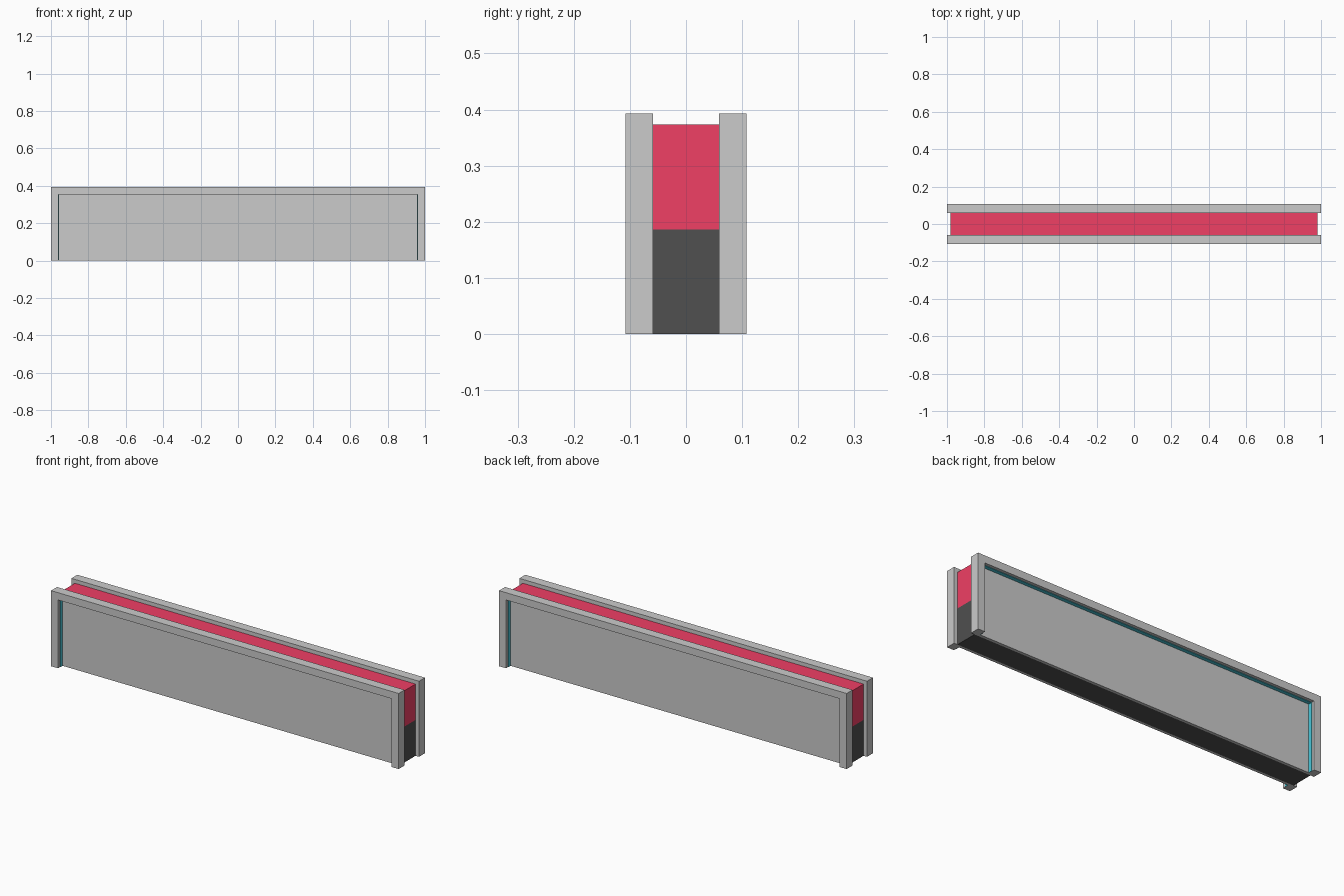
import bpy
import bmesh

if "Cube" in bpy.data.objects:
    bpy.data.objects.remove(bpy.data.objects["Cube"])

HALF_X, HEIGHT = 1.0, 0.393         # outer frame
OPEN_X, OPEN_Z = 0.96, 0.355        # frame opening
Y_IN, Y_OUT = 0.059, 0.108          # frame depth range
Y_PANEL, Y_GLOW = 0.073, 0.092      # panel face, front of accent strip
CORE_X, CORE_Z = 0.98, 0.373


def material(name, rgb):
    mat = bpy.data.materials.new(name)
    mat.diffuse_color = (*rgb, 1)
    mat.use_nodes = True
    mat.node_tree.nodes["Principled BSDF"].inputs["Base Color"].default_value = mat.diffuse_color
    return mat


def extrude(name, profile, y0, y1, mat=None):
    """Extrude an x-z outline along y."""
    bm = bmesh.new()
    face = bm.faces.new([bm.verts.new((x, y0, z)) for x, z in profile])
    ext = bmesh.ops.extrude_face_region(bm, geom=[face])
    verts = [v for v in ext["geom"] if isinstance(v, bmesh.types.BMVert)]
    bmesh.ops.translate(bm, verts=verts, vec=(0, y1 - y0, 0))
    bmesh.ops.recalc_face_normals(bm, faces=bm.faces)
    mesh = bpy.data.meshes.new(name)
    bm.to_mesh(mesh)
    bm.free()
    obj = bpy.data.objects.new(name, mesh)
    bpy.context.collection.objects.link(obj)
    if mat:
        mesh.materials.append(mat)
    return obj


def rect(hx, z0, z1):
    return [(-hx, z0), (hx, z0), (hx, z1), (-hx, z1)]


def arch(hx, top, ix, itop):
    """Upside-down U outline, open at the bottom."""
    return [(-hx, 0), (-hx, top), (hx, top), (hx, 0),
            (ix, 0), (ix, itop), (-ix, itop), (-ix, 0)]


red = material("red", (0.87, 0.05, 0.13))
black = material("black", (0.08, 0.08, 0.08))
teal = material("teal", (0.07, 0.58, 0.70))

# Two-tone core
extrude("core_lower", rect(CORE_X, 0, CORE_Z / 2), -Y_IN, Y_IN, black)
extrude("core_upper", rect(CORE_X, CORE_Z / 2, CORE_Z), -Y_IN, Y_IN, red)

# Frame, recessed panel and accent strip on both faces
for side, s in (("front", -1), ("back", 1)):
    extrude(side + "_frame", arch(HALF_X, HEIGHT, OPEN_X, OPEN_Z), s * Y_IN, s * Y_OUT)
    extrude(side + "_panel", rect(OPEN_X, 0, OPEN_Z), s * Y_IN, s * Y_PANEL)
    extrude(side + "_accent_strip", arch(OPEN_X, OPEN_Z, OPEN_X - 0.002, OPEN_Z - 0.002),
            s * Y_PANEL, s * Y_GLOW, teal)
